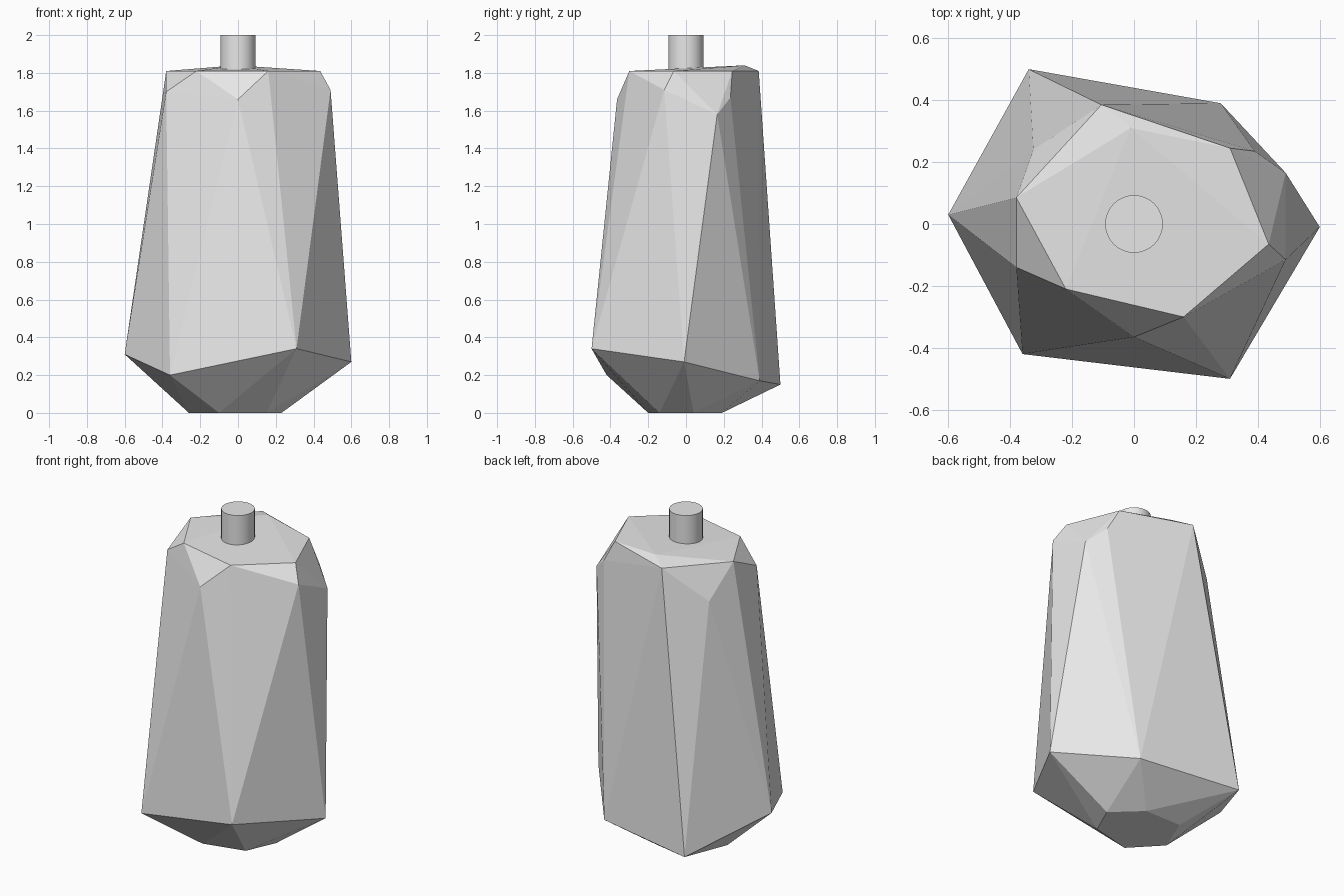
import bpy, bmesh

if "Cube" in bpy.data.objects:
    bpy.data.objects.remove(bpy.data.objects["Cube"])

# One plain grey for everything
grey = bpy.data.materials.new("light_grey")
grey.diffuse_color = (0.8, 0.8, 0.8, 1)
grey.use_nodes = True
grey.node_tree.nodes["Principled BSDF"].inputs["Base Color"].default_value = grey.diffuse_color


def finish(bm, name):
    bmesh.ops.recalc_face_normals(bm, faces=bm.faces)
    mesh = bpy.data.meshes.new(name)
    bm.to_mesh(mesh)
    bm.free()
    mesh.materials.append(grey)
    ob = bpy.data.objects.new(name, mesh)
    bpy.context.collection.objects.link(ob)
    return ob


# Faceted body: rings of corner points wrapped in a convex hull
base = [(-0.10, -0.20), (0.15, -0.14), (0.23, 0.04),
        (0.07, 0.19), (-0.17, 0.19), (-0.26, -0.03)]
belt = [(-0.60, 0.03, 0.31), (-0.36, -0.42, 0.20), (0.31, -0.50, 0.34),
        (0.60, -0.01, 0.27), (0.28, 0.39, 0.17), (-0.34, 0.50, 0.15)]
shoulder = [(-0.38, -0.14, 1.70), (0.0, -0.365, 1.66), (0.49, -0.115, 1.71),
            (0.49, 0.165, 1.58), (0.39, 0.235, 1.67), (-0.325, 0.24, 1.61)]
rim = [(-0.38, 0.085, 1.81), (-0.22, -0.21, 1.81), (0.16, -0.30, 1.81),
       (0.435, -0.065, 1.81), (0.31, 0.245, 1.81), (-0.01, 0.31, 1.84),
       (-0.105, 0.385, 1.81)]

bm = bmesh.new()
for p in [(x, y, 0) for x, y in base] + belt + shoulder + rim:
    bm.verts.new(p)
bmesh.ops.convex_hull(bm, input=bm.verts)
loose = [v for v in bm.verts if not v.link_faces]
bmesh.ops.delete(bm, geom=loose, context='VERTS')
finish(bm, "faceted_body")

# Round stub on top
bm = bmesh.new()
bmesh.ops.create_cone(bm, cap_ends=True, segments=32,
                      radius1=0.093, radius2=0.093, depth=0.25)
bmesh.ops.translate(bm, verts=bm.verts, vec=(0, 0, 1.875))
stub = finish(bm, "top_stub")
bpy.context.view_layer.objects.active = stub
stub.select_set(True)
bpy.ops.object.shade_smooth_by_angle()
